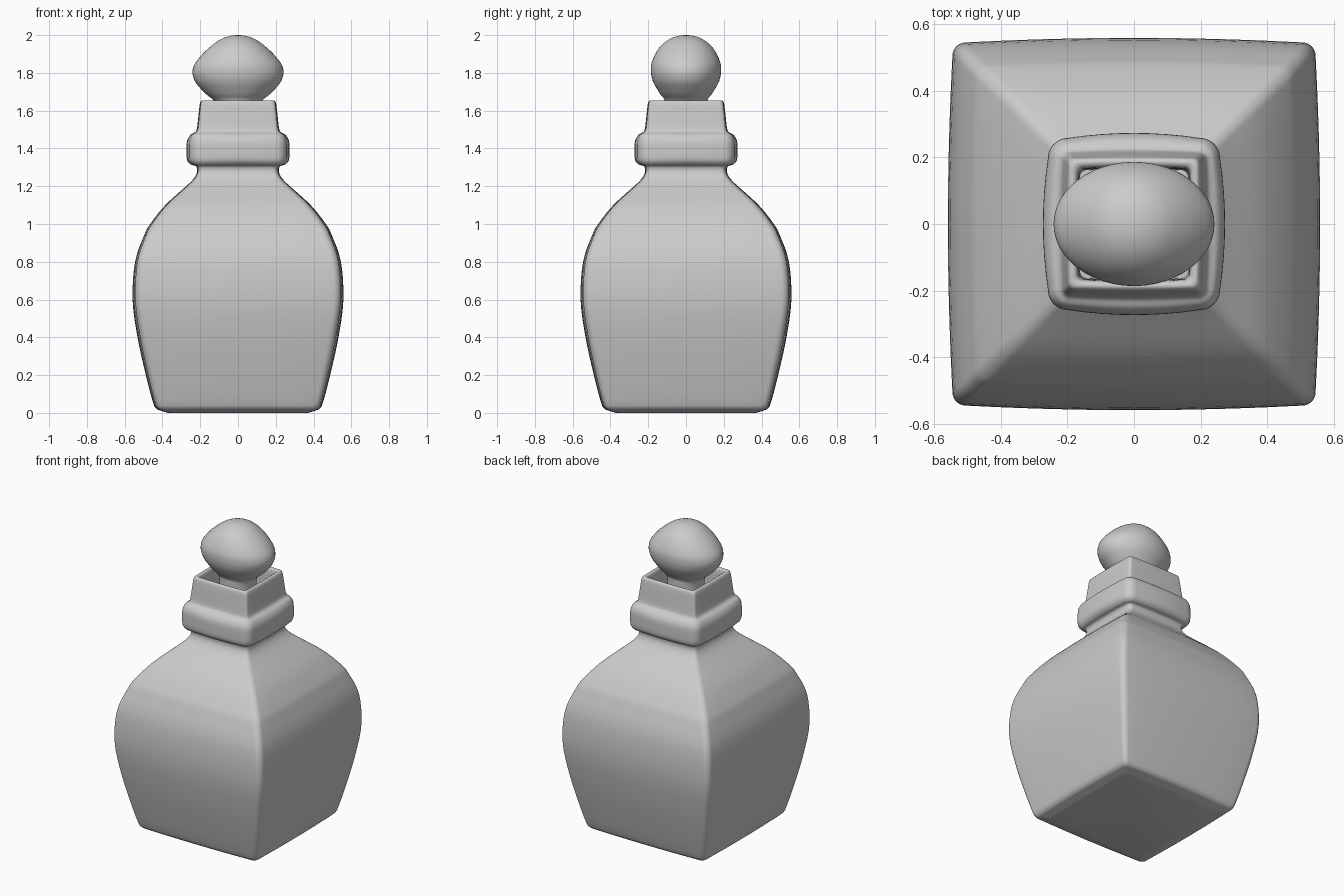
import bpy, bmesh, math

if "Cube" in bpy.data.objects:
    bpy.data.objects.remove(bpy.data.objects["Cube"])


def smooth_profile(pts, steps=4):
    """Catmull-Rom through tuples of any size."""
    out = []
    for i in range(len(pts) - 1):
        a, b = pts[max(i - 1, 0)], pts[i]
        c, d = pts[i + 1], pts[min(i + 2, len(pts) - 1)]
        for s in range(steps):
            t = s / steps
            out.append(tuple(
                0.5 * (2 * q + (r - p) * t + (2 * p - 5 * q + 4 * r - u) * t * t
                       + (3 * q - p - 3 * r + u) * t ** 3)
                for p, q, r, u in zip(a, b, c, d)))
    out.append(pts[-1])
    return out


def square_ring(z, half, radius, bow):
    """Rounded square whose sides bulge slightly in the middle."""
    e = half - bow
    one_side = []
    for k in range(8):                      # right-hand side, bottom to top
        t = -1 + 2 * k / 8
        if k:
            one_side.append((e + bow * (1 - t * t), t * (e - radius)))
    for k in range(7):                      # corner
        a = math.pi / 2 * k / 6
        one_side.append((e - radius + radius * math.cos(a),
                         e - radius + radius * math.sin(a)))
    ring = []
    for q in range(4):
        c, s = ((1, 0), (0, 1), (-1, 0), (0, -1))[q]
        ring += [(x * c - y * s, x * s + y * c, z) for x, y in one_side]
    return ring


def oval_ring(z, rx, ry, n=48):
    return [(rx * math.cos(2 * math.pi * k / n),
             ry * math.sin(2 * math.pi * k / n), z) for k in range(n)]


def loft(name, rings):
    bm = bmesh.new()
    loops = [[bm.verts.new(p) for p in r] for r in rings]
    n = len(loops[0])
    for lo, hi in zip(loops, loops[1:]):
        for k in range(n):
            bm.faces.new((lo[k], lo[(k + 1) % n], hi[(k + 1) % n], hi[k]))
    bm.faces.new(loops[0][::-1])
    bm.faces.new(loops[-1])
    bmesh.ops.recalc_face_normals(bm, faces=bm.faces)
    mesh = bpy.data.meshes.new(name)
    bm.to_mesh(mesh)
    bm.free()
    obj = bpy.data.objects.new(name, mesh)
    bpy.context.collection.objects.link(obj)
    bpy.ops.object.select_all(action='DESELECT')
    obj.select_set(True)
    bpy.context.view_layer.objects.active = obj
    bpy.ops.object.shade_smooth_by_angle(angle=math.radians(50))
    return obj


# Bottle: z, half width, corner radius, side bow; ends inside the mouth
bottle = [
    (0.0, 0.37, .03, .005), (0.012, 0.41, .03, .006), (0.022, 0.432, .03, .008),
    (0.055, 0.45, .03, .01), (0.2, 0.488, .035, .012), (0.4, 0.532, .04, .014),
    (0.6, 0.558, .04, .014), (0.8, 0.545, .04, .012), (0.94, 0.497, .04, .01),
    (1.0, 0.465, .04, .01), (1.1, 0.385, .035, .008), (1.2, 0.275, .03, .006),
    (1.24, 0.235, .03, .005), (1.275, 0.217, .03, .005), (1.305, 0.222, .035, .006),
    (1.315, 0.25, .05, .01), (1.34, 0.27, .06, .014), (1.39, 0.273, .06, .015),
    (1.44, 0.27, .06, .014), (1.472, 0.252, .05, .01), (1.487, 0.227, .03, .006),
    (1.51, 0.217, .022, .005), (1.58, 0.209, .02, .005), (1.635, 0.202, .02, .004),
    (1.652, 0.194, .02, .003), (1.654, 0.182, .02, .003), (1.64, 0.172, .02, .003),
    (1.58, 0.168, .02, .003), (1.46, 0.165, .02, .003)]
loft("bottle", [square_ring(*p) for p in smooth_profile(bottle)])

# Stopper: z, x radius, y radius; neck first, then the lens-shaped knob
stopper = [
    (1.46, .112, .112), (1.55, .112, .112), (1.63, .115, .112), (1.66, .135, .115),
    (1.69, .172, .138), (1.74, .218, .168), (1.775, .236, .181), (1.81, .241, .186),
    (1.85, .228, .183), (1.90, .188, .163), (1.94, .145, .136), (1.97, .105, .102),
    (1.988, .068, .067), (1.997, .035, .035), (2.0, .006, .006)]
loft("stopper", [oval_ring(*p) for p in smooth_profile(stopper)])
